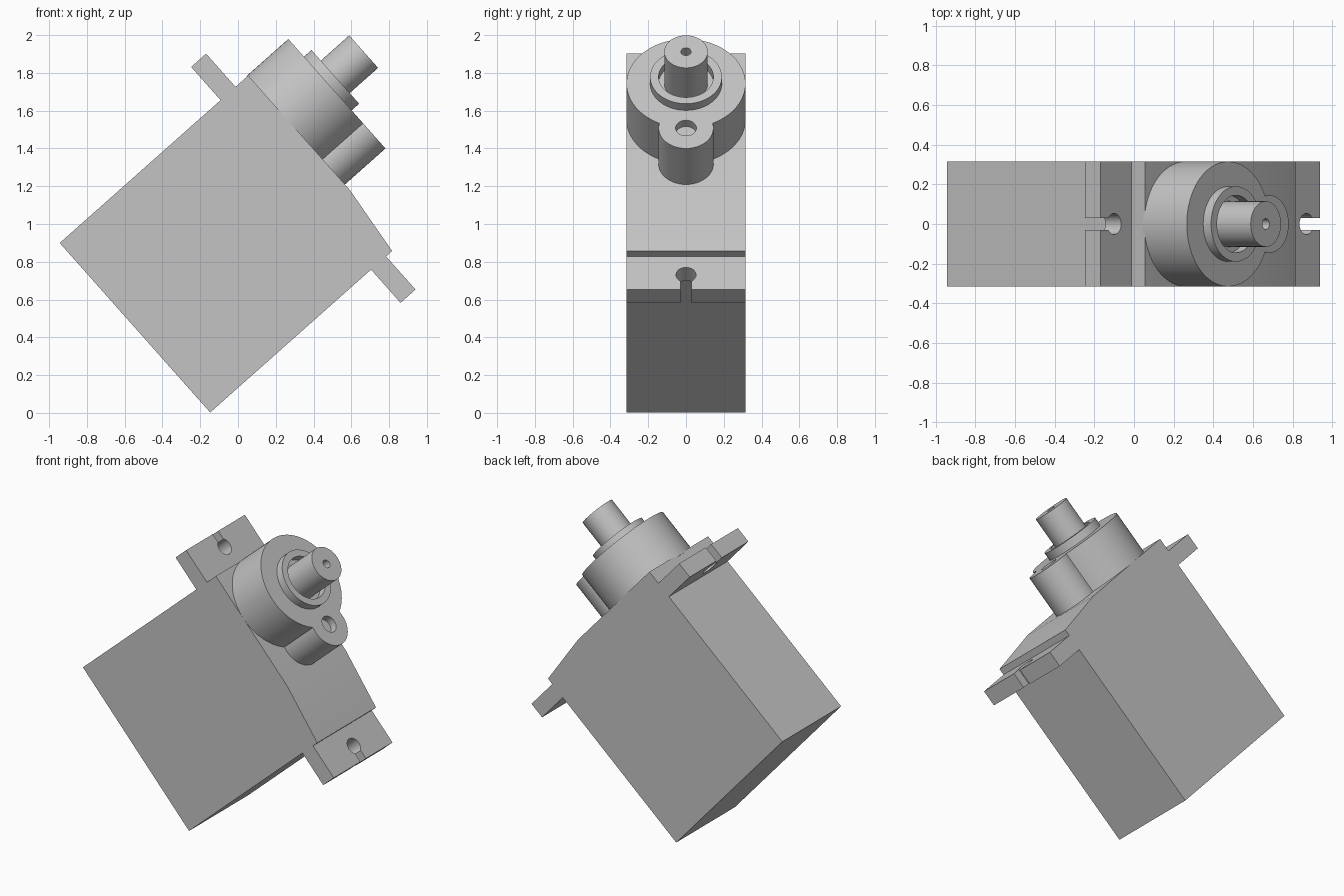
import bpy, bmesh
from math import cos, sin, pi, acos, radians
from mathutils import Matrix, Vector

cube = bpy.data.objects.get("Cube")
if cube:
    bpy.data.objects.remove(cube, do_unlink=True)

# Local frame: x along the case, z along the shaft, tilted into place
FRAME = Matrix.Translation((-0.94, 0, 0.895)) @ Matrix.Rotation(radians(48.4), 4, 'Y')
WIDTH = 0.315                      # half width of the case
AXIS, BOSS = 0.305, 0.62           # shaft and boss centres along the case
DECK, TOP = 1.335, 1.622           # top of the case, top of the gear housing

grey = bpy.data.materials.new("light grey")
grey.use_nodes = True
grey.diffuse_color = (0.55, 0.55, 0.55, 1)
grey.node_tree.nodes["Principled BSDF"].inputs["Base Color"].default_value = (0.55, 0.55, 0.55, 1)


def finish(bm, name):
    bmesh.ops.remove_doubles(bm, verts=bm.verts, dist=1e-5)
    bmesh.ops.recalc_face_normals(bm, faces=bm.faces)
    bm.transform(FRAME)
    mesh = bpy.data.meshes.new(name)
    bm.to_mesh(mesh)
    bm.free()
    mesh.materials.append(grey)
    obj = bpy.data.objects.new(name, mesh)
    bpy.context.collection.objects.link(obj)
    return obj


def prism(name, points, direction):
    """Extrude a flat outline along a direction."""
    bm = bmesh.new()
    face = bm.faces.new([bm.verts.new(p) for p in points])
    new = bmesh.ops.extrude_face_region(bm, geom=[face])["geom"]
    bmesh.ops.translate(bm, vec=Vector(direction),
                        verts=[v for v in new if isinstance(v, bmesh.types.BMVert)])
    return finish(bm, name)


def arc(cx, r, start, end, z, n):
    return [(cx + r * cos(start + (end - start) * i / n),
             r * sin(start + (end - start) * i / n), z) for i in range(n + 1)]


def activate(obj):
    bpy.ops.object.select_all(action='DESELECT')
    obj.select_set(True)
    bpy.context.view_layer.objects.active = obj


def cut(obj, cutter):
    cutter.hide_render = True
    activate(obj)
    mod = obj.modifiers.new("cut", 'BOOLEAN')
    mod.operation, mod.solver, mod.object = 'DIFFERENCE', 'EXACT', cutter
    bpy.ops.object.modifier_apply(modifier=mod.name)
    bpy.data.objects.remove(cutter, do_unlink=True)


def smooth(obj):
    activate(obj)
    bpy.ops.object.shade_smooth_by_angle(angle=radians(30))


# Case with both mounting flanges, one side profile
left, right, reach = -0.006, 1.194, 0.235
low, high = 1.139, 1.245
profile = [(left, 0), (right, 0), (right, low), (right + reach, low),
           (right + reach, high), (right, high), (right, 1.288), (0.802, DECK),
           (left, DECK), (left, high), (left - reach, high),
           (left - reach, low), (left, low)]
case = prism("servo_case", [(x, -WIDTH, z) for x, z in profile], (0, 2 * WIDTH, 0))

# Keyhole screw slots open to the flange ends
for edge, side in ((left, -1), (right, 1)):
    hole_x = edge + side * 0.131
    mouth = 0.58
    turn = 0 if side > 0 else pi
    outline = arc(hole_x, 0.053, turn + mouth, turn + 2 * pi - mouth, low - 0.05, 32)
    y = 0.053 * sin(mouth)
    end = edge + side * (reach + 0.05)
    outline += [(end, -side * y, low - 0.05), (end, side * y, low - 0.05)]
    cut(case, prism("slot_cutter", outline, (0, 0, 0.2)))
smooth(case)

# Gear housing: large round joined to a small boss
dist, r_big, r_boss = BOSS - AXIS, WIDTH, 0.145
a_big = acos((r_big**2 + dist**2 - r_boss**2) / (2 * r_big * dist))
a_boss = pi - acos((r_boss**2 + dist**2 - r_big**2) / (2 * r_boss * dist))
base = DECK - 0.01
outline = arc(AXIS, r_big, a_big, 2 * pi - a_big, base, 64)
outline += arc(BOSS, r_boss, -a_boss, a_boss, base, 36)[1:-1]
housing = prism("gear_housing", outline, (0, 0, TOP - base))
cut(housing, prism("boss_hole_cutter", arc(BOSS, 0.055, 0, 2 * pi * 31 / 32, TOP - 0.05, 31),
                   (0, 0, 0.1)))
smooth(housing)


def lathe(name, points):
    """Spin a radius and height profile around the shaft axis."""
    bm = bmesh.new()
    verts = [bm.verts.new((AXIS + r, 0, z)) for r, z in points]
    edges = [bm.edges.new(pair) for pair in zip(verts, verts[1:])]
    bmesh.ops.spin(bm, geom=verts + edges, cent=(AXIS, 0, 0), axis=(0, 0, 1),
                   angle=2 * pi, steps=64, use_merge=False)
    obj = finish(bm, name)
    smooth(obj)
    return obj


# Raised bearing collar and drilled output shaft
lathe("bearing_collar", [(0.145, TOP - 0.02), (0.145, 1.675), (0.19, 1.675),
                         (0.19, TOP - 0.02), (0.145, TOP - 0.02)])
lathe("output_shaft", [(0, 1.70), (0.027, 1.70), (0.027, 1.876), (0.115, 1.876),
                       (0.115, TOP - 0.02), (0, TOP - 0.02)])
